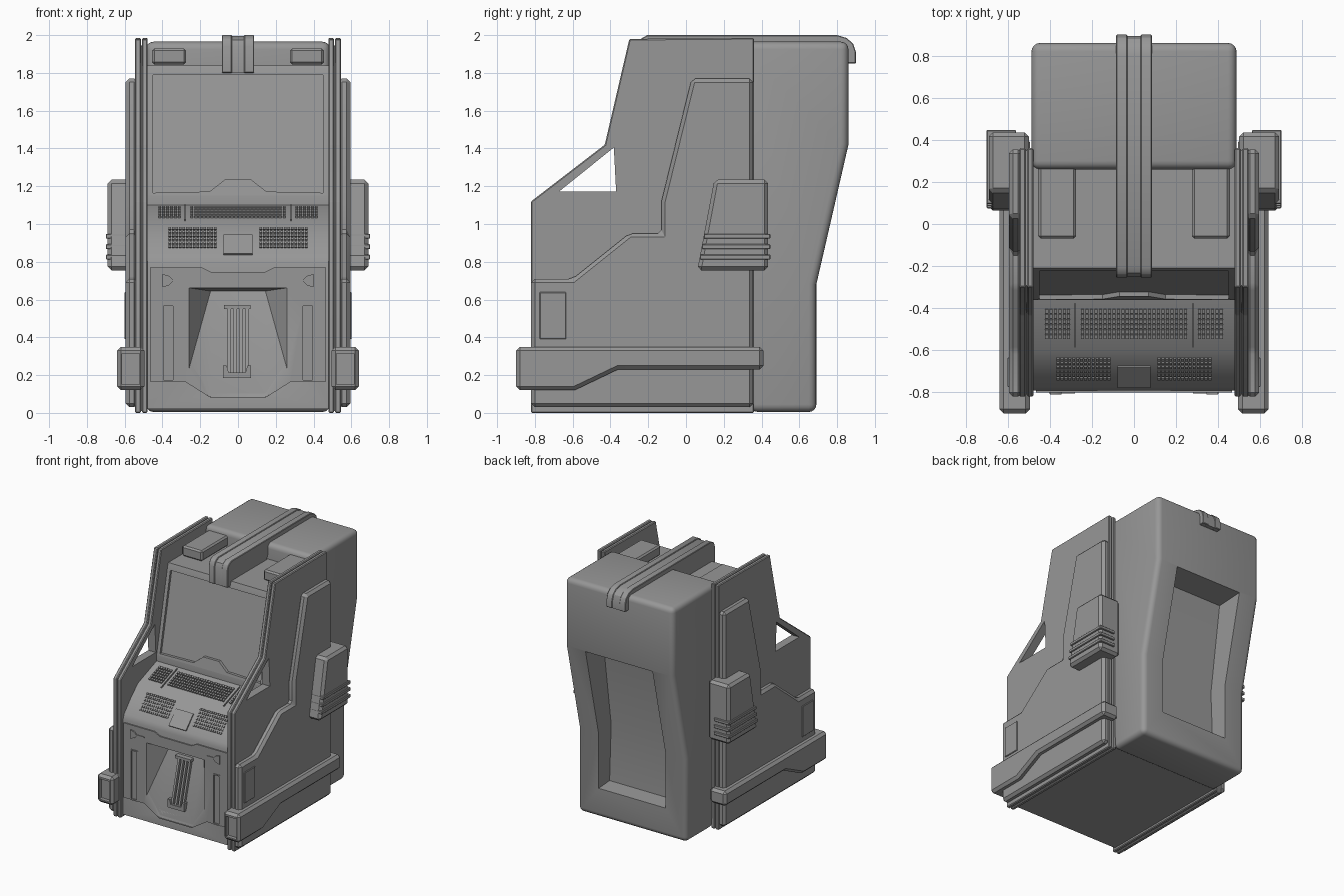
import bpy, bmesh, math
from mathutils import Matrix, Vector

if "Cube" in bpy.data.objects:
    bpy.data.objects.remove(bpy.data.objects["Cube"])


def finish(name, bm):
    bmesh.ops.recalc_face_normals(bm, faces=bm.faces)
    me = bpy.data.meshes.new(name)
    bm.to_mesh(me)
    bm.free()
    ob = bpy.data.objects.new(name, me)
    bpy.context.collection.objects.link(ob)
    return ob


def prism(name, pts, a, b, axis='x', bevel=0, segs=1, cuts=(), mirror=False):
    """Extrude a profile: (y,z) along x, or (x,z) along y; then bevel, cut, mirror."""
    bm = bmesh.new()
    place = (lambda p, t: (t, p[0], p[1])) if axis == 'x' else (lambda p, t: (p[0], t, p[1]))
    lo = [bm.verts.new(place(p, a)) for p in pts]
    hi = [bm.verts.new(place(p, b)) for p in pts]
    bm.faces.new(lo)
    bm.faces.new(hi[::-1])
    for i in range(len(pts)):
        j = (i + 1) % len(pts)
        bm.faces.new((lo[i], hi[i], hi[j], lo[j]))
    return modify(finish(name, bm), bevel, segs, cuts, mirror)


def modify(ob, bevel=0, segs=1, cuts=(), mirror=False):
    if bevel:
        m = ob.modifiers.new('bevel', 'BEVEL')
        m.width, m.segments, m.limit_method, m.angle_limit = bevel, segs, 'ANGLE', math.radians(30)
    for c in cuts:
        m = ob.modifiers.new('cut', 'BOOLEAN')
        m.operation, m.solver, m.object = 'DIFFERENCE', 'EXACT', c
    if mirror:
        ob.modifiers.new('mirror', 'MIRROR').use_axis = (True, False, False)
    return ob


def rect(a0, a1, b0, b1):
    return [(a0, b0), (a1, b0), (a1, b1), (a0, b1)]


def cutter(ob):
    ob.hide_render = True
    cutters.append(ob)
    return ob


cutters = []

# Cutters: arm window, screen opening, coin alcove, rear recess, bumper face, slots
window = cutter(prism('cut_window', [(-0.672, 1.172), (-0.37, 1.172), (-0.382, 1.405)], 0.4, 0.7))
screen_cut = cutter(prism('cut_screen', [(-0.55, 1.16), (-0.338, 1.16), (-0.205, 1.79), (-0.45, 1.79)], -0.45, 0.45))
bm = bmesh.new()
for x, y, z in [(.28, -.83, .665), (.28, -.83, .16), (.145, -.83, .08), (.145, -.64, .645), (.145, -.795, .085)]:
    for s in (-1, 1):
        bm.verts.new((s * x, y, z))
bmesh.ops.convex_hull(bm, input=bm.verts)
alcove = cutter(finish('cut_alcove', bm))
rear_cut = cutter(prism('cut_rear', [(1.0, 0.22), (0.55, 0.25), (0.53, 0.70), (0.63, 1.40), (1.0, 1.42)], -0.30, 0.30))
bumper_cut = cutter(prism('cut_bumper', rect(-1, -0.87, 0.15, 0.315), 0.522, 0.615))
slots = cutter(prism('cut_slots', rect(0.345, 0.395, 0.175, 0.565), -0.9, -0.795, 'y', mirror=True))

# Central cabinet between the side panels
prism('cabinet_body', [(-.79, .02), (-.79, .79), (-.775, .83), (-.69, .925), (-.60, 1.01), (-.36, 1.10),
                       (-.36, 1.15), (-.22, 1.81), (-.21, 1.84), (.36, 1.84), (.36, .02)],
      -0.485, 0.485, cuts=(screen_cut, alcove))

# Lower front door with notched top and pointed foot
half = [(.145, .08), (.28, .165), (.465, .165), (.465, .77), (.19, .77), (.14, .745)]
prism('front_door', half + [(-x, z) for x, z in half[::-1]], -0.80, -0.78, 'y', cuts=(alcove, slots))
for i, (x0, x1, z0, z1) in enumerate([(.335, .345, .165, .575), (.395, .405, .165, .575),
                                      (.345, .395, .165, .175), (.345, .395, .565, .575)]):
    prism('slot_frame_%d' % i, rect(x0, x1, z0, z1), -0.805, -0.79, 'y', mirror=True)
prism('door_latch', [(.345, .695), (.365, .675), (.40, .665), (.40, .735), (.365, .725), (.345, .705)],
      -0.81, -0.79, 'y', mirror=True)
prism('latch_pin', rect(.28, .35, .695, .705), -0.805, -0.79, 'y', mirror=True)

# Coin rods, top bracket and tray inside the alcove
for i in range(4):
    x = -0.055 + i * 0.032
    prism('coin_rod_%d' % i, [(-.69, .56), (-.65, .56), (-.75, .2), (-.785, .2)], x, x + 0.017)
prism('coin_bracket', rect(-.70, -.64, .55, .572), -0.075, 0.065)
prism('coin_tray', [(-.08, .185), (.07, .185), (.07, .25), (.05, .25), (.04, .215), (-.05, .215), (-.06, .25),
                    (-.08, .25)], -0.79, -0.73, 'y')

# Screen lip with raised centre, leaning back with the screen
lip = [(.455, 1.15), (.455, 1.165), (.15, 1.172), (.07, 1.235)]
ob = prism('screen_lip', lip + [(-x, z) for x, z in lip[::-1]], -0.362, -0.335, 'y')
for v in ob.data.vertices:
    v.co.y += (v.co.z - 1.15) * 0.212

# Roof lamps, roof band
prism('roof_lamp', rect(-.07, .28, 1.845, 1.93), 0.275, 0.455, bevel=0.012, mirror=True)


def band(d):
    return [(-.255 + d, 1.80), (-.255 + d, 1.94), (-.24 + d, 1.98 - d), (-.205 + d, 2 - d), (.80, 2 - d),
            (.85, 1.985 - d), (.885 - d, 1.955), (.9 - d, 1.91), (.9 - d, 1.85), (.84, 1.85), (.80, 1.93),
            (.3, 1.93), (.24, 1.83), (-.2, 1.83), (-.2, 1.80)]


prism('roof_band_outer', band(0), 0.032, 0.085, bevel=0.004, mirror=True)
prism('roof_band_centre', band(0.006), -0.035, 0.035)

# Keys and controls on the sloped console
upper = ((-.36, 1.10), (-.60, 1.01))
lower = ((-.60, 1.01), (-.79, .81))


def on_slope(seg, x, y, lift=0):
    (y0, z0), (y1, z1) = seg
    t = (y - y0) / (y1 - y0)
    ang = math.atan2(z0 - z1, y0 - y1)
    return Matrix.Translation((x, y, z0 + t * (z1 - z0) + lift)) @ Matrix.Rotation(ang, 4, 'X')


def keys(name, seg, x0, x1, y0, y1, cols, rows):
    bm = bmesh.new()
    dx, dy = (x1 - x0) / cols, (y1 - y0) / rows
    for i in range(cols):
        for j in range(rows):
            m = on_slope(seg, x0 + dx * (i + .5), y0 + dy * (j + .5))
            bmesh.ops.create_cube(bm, size=1, matrix=m @ Matrix.Diagonal((dx * .7, abs(dy) * .8, .022, 1)))
    finish(name, bm)


keys('keys_centre', upper, -.255, .255, -.545, -.40, 24, 6)
for side, s in (('left', -1), ('right', 1)):
    keys('keys_outer_' + side, upper, *sorted((s * .30, s * .425)), -.545, -.40, 6, 6)
seg_low = ((-.60, 1.012), (-.79, .815))
for side, s in (('left', -1), ('right', 1)):
    keys('keys_lower_' + side, seg_low, *sorted((s * .11, s * .37)), -.74, -.63, 14, 6)


def slab(name, seg, x, y, size):
    bm = bmesh.new()
    bmesh.ops.create_cube(bm, size=1, matrix=on_slope(seg, x, y) @ Matrix.Diagonal((*size, 1)))
    return finish(name, bm)


slab('console_pad', lower, 0, -.72, (.155, .14, .03))
slab('key_divider_left', upper, -.28, -.48, (.006, .22, .02))
slab('key_divider_right', upper, .28, -.48, (.006, .22, .02))

# Side panels: two plates with a groove core, and a raised outer skin
side = [(-.82, 0), (-.82, 1.12), (-.43, 1.42), (-.30, 1.98), (.36, 1.985), (.36, 0)]
core = [(-.81, .01), (-.81, 1.115), (-.422, 1.415), (-.292, 1.94), (.35, 1.945), (.35, .05)]
prism('side_plate_inner', side, 0.478, 0.508, bevel=0.006, cuts=(window,), mirror=True)
prism('side_plate_outer', side, 0.514, 0.545, bevel=0.006, cuts=(window,), mirror=True)
prism('side_core', core, 0.50, 0.52, cuts=(window,), mirror=True)
prism('side_skin', [(-.82, .03), (-.82, .71), (-.60, .71), (-.30, .95), (-.13, .95), (-.13, 1.12), (.03, 1.77),
                    (.355, 1.77), (.355, .03)], 0.53, 0.595, bevel=0.02, mirror=True)
prism('side_hatch', rect(-.775, -.635, .39, .64), 0.58, 0.602, bevel=0.004, mirror=True)

# Bumper rail along the foot of each side
prism('bumper_rail', [(-.90, .12), (-.90, .35), (.41, .35), (.41, .23), (-.36, .23), (-.59, .12)],
      0.495, 0.64, bevel=0.02, cuts=(bumper_cut,), mirror=True)

# Side pods with ribs
prism('side_pod', [(.06, .755), (.15, 1.235), (.435, 1.235), (.435, .755)], 0.50, 0.69, bevel=0.02, mirror=True)
for i, z in enumerate((.935, .88, .825)):
    y = .06 + (z - .75) / .48 * .09
    prism('pod_rib_%d' % i, rect(y, .447, z - .013, z + .013), 0.56, 0.70, bevel=0.004, mirror=True)

# Rounded rear shell
prism('rear_shell', [(.26, 1.78), (.26, 1.965), (.86, 1.965), (.86, 1.42), (.69, .68), (.69, .005), (.34, .005)],
      -0.487, 0.487, bevel=0.04, segs=4, cuts=(rear_cut,))

# Bake modifiers, drop cutters, shade, dark grey finish
dg = bpy.context.evaluated_depsgraph_get()
dg.update()
parts = [o for o in bpy.data.objects if o not in cutters]
baked = [(o, bpy.data.meshes.new_from_object(o.evaluated_get(dg))) for o in parts]
grey = bpy.data.materials.new('dark_grey')
grey.diffuse_color = (0.31, 0.31, 0.31, 1)
grey.use_nodes = True
grey.node_tree.nodes["Principled BSDF"].inputs["Base Color"].default_value = grey.diffuse_color
for o, me in baked:
    o.modifiers.clear()
    o.data = me
    me.materials.clear()
    me.materials.append(grey)
for c in cutters:
    bpy.data.objects.remove(c)
for o in parts:
    o.select_set(True)
bpy.context.view_layer.objects.active = parts[0]
bpy.ops.object.shade_smooth_by_angle(angle=math.radians(30))
